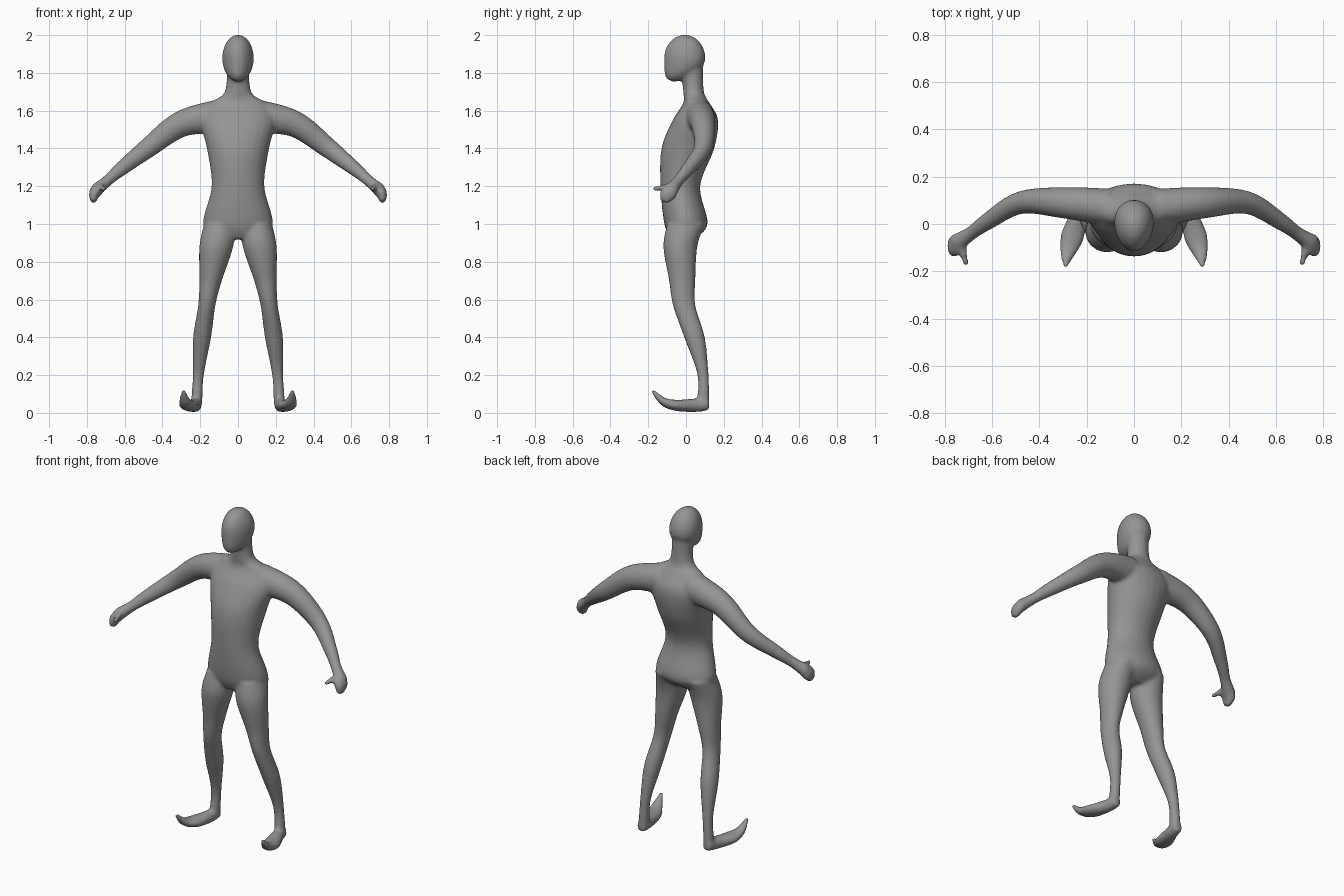
import bpy, bmesh, math
from mathutils import Vector, Matrix

cube = bpy.data.objects.get("Cube")
if cube:
    bpy.data.objects.remove(cube, do_unlink=True)

SIDES = 24
STEPS = 6
UP = Vector((0, 0, 1))
BACK = Vector((0, 1, 0))
bm = bmesh.new()


def blend(before, start, end, after, t):
    """Smooth curve through neighbouring sections."""
    slope_in = (end - before) / 2
    slope_out = (after - start) / 2
    ease = t * t * (3 - 2 * t)
    return (start.lerp(end, ease) + slope_in * (t * (1 - t) ** 2)
            - slope_out * (t * t * (1 - t)))


def refine(rows):
    """Add in-between sections to a short list of key sections."""
    keys = [Vector(row) for row in rows]
    padded = [keys[0]] + keys + [keys[-1]]
    result = []
    for before, start, end, after in zip(padded, padded[1:], padded[2:], padded[3:]):
        result += [blend(before, start, end, after, step / STEPS) for step in range(STEPS)]
    return result + [keys[-1]]


def tube(rows, reference=BACK, level=False, sign=1):
    """Closed tube through sections of x, y, z, half width and half depth."""
    sections = refine(rows)
    centres = [Vector(section[:3]) for section in sections]
    last = len(sections) - 1
    rings = []
    for i, section in enumerate(sections):
        width, depth = section[3:]
        along = UP if level else centres[min(i + 1, last)] - centres[max(i - 1, 0)]
        across = reference.cross(along).normalized()
        through = along.cross(across).normalized()
        ring = []
        for k in range(SIDES):
            angle = math.tau * k / SIDES
            point = (centres[i] + across * width * math.cos(angle)
                     + through * depth * math.sin(angle))
            point.x *= sign
            ring.append(bm.verts.new(point))
        rings.append(ring)
    for lower, upper in zip(rings, rings[1:]):
        for k in range(SIDES):
            n = (k + 1) % SIDES
            bm.faces.new((lower[k], lower[n], upper[n], upper[k]))
    bm.faces.new(rings[0])
    bm.faces.new(rings[-1])


def pair(rows, **options):
    """The same tube on the left and on the right."""
    for sign in (1, -1):
        tube(rows, sign=sign, **options)


# Torso and neck, from the crotch upwards
tube([
    (0, -.02, .92, .1, .06),
    (0, 0, 1, .185, .115),
    (0, -.03, 1.2, .14, .105),
    (0, .01, 1.4, .165, .14),
    (0, .05, 1.55, .2, .12),
    (0, .055, 1.64, .15, .07),
    (0, .04, 1.7, .07, .055),
    (0, .03, 1.85, .06, .06),
], level=True)

# Legs, from hip to heel
pair([
    (.1, 0, 1, .08, .1),
    (.115, -.03, .88, .09, .09),
    (.145, -.02, .7, .06, .07),
    (.165, -.01, .57, .046, .06),
    (.19, .045, .4, .048, .055),
    (.21, .09, .2, .03, .03),
    (.22, .09, .04, .03, .035),
], level=True)

# Feet with upturned toes
pair([
    (.22, .12, .045, .028, .032),
    (.23, .05, .04, .036, .036),
    (.26, -.05, .04, .05, .03),
    (.28, -.12, .06, .035, .022),
    (.29, -.18, .12, .01, .01),
], reference=UP)

# Arms, bent forward at the elbow
pair([
    (.1, .07, 1.57, .09, .08),
    (.3, .09, 1.53, .07, .066),
    (.48, .09, 1.4, .053, .048),
    (.62, .01, 1.29, .038, .036),
    (.69, -.04, 1.23, .03, .03),
    (.75, -.08, 1.18, .036, .04),
])

# Hands with curled fingers
pair([
    (.73, -.065, 1.2, .033, .033),
    (.76, -.095, 1.16, .03, .045),
    (.766, -.115, 1.115, .014, .022),
])

# Thumbs
pair([(.73, -.08, 1.2, .02, .02), (.71, -.175, 1.185, .012, .012)], reference=UP)

# Head: an egg, narrower at the face, with the chin pushed forward
head = bmesh.ops.create_uvsphere(bm, u_segments=SIDES, v_segments=SIDES, radius=1)["verts"]
for vert in head:
    vert.co.x *= 1 + .15 * vert.co.y
    if vert.co.z < 0:
        vert.co.y -= vert.co.z ** 2 / 2
bmesh.ops.scale(bm, verts=head, vec=(.083, .11, .124))
bmesh.ops.translate(bm, verts=head, vec=(0, -.007, 1.878))

bmesh.ops.recalc_face_normals(bm, faces=bm.faces[:])
mesh = bpy.data.meshes.new("body")
bm.to_mesh(mesh)
bm.free()
body = bpy.data.objects.new("body", mesh)
bpy.context.collection.objects.link(body)

# Fuse the parts into one skin and soften the joins
fuse = body.modifiers.new("fuse", 'REMESH')
fuse.mode = 'VOXEL'
fuse.voxel_size = .009
fuse.use_smooth_shade = True
soft = body.modifiers.new("soften", 'SMOOTH')
soft.factor = .5
soft.iterations = 10

# Plain grey skin
grey = bpy.data.materials.new("grey skin")
grey.use_nodes = True
colour = (.3, .3, .3, 1)
grey.diffuse_color = colour
shader = grey.node_tree.nodes["Principled BSDF"]
shader.inputs["Base Color"].default_value = colour
mesh.materials.append(grey)
